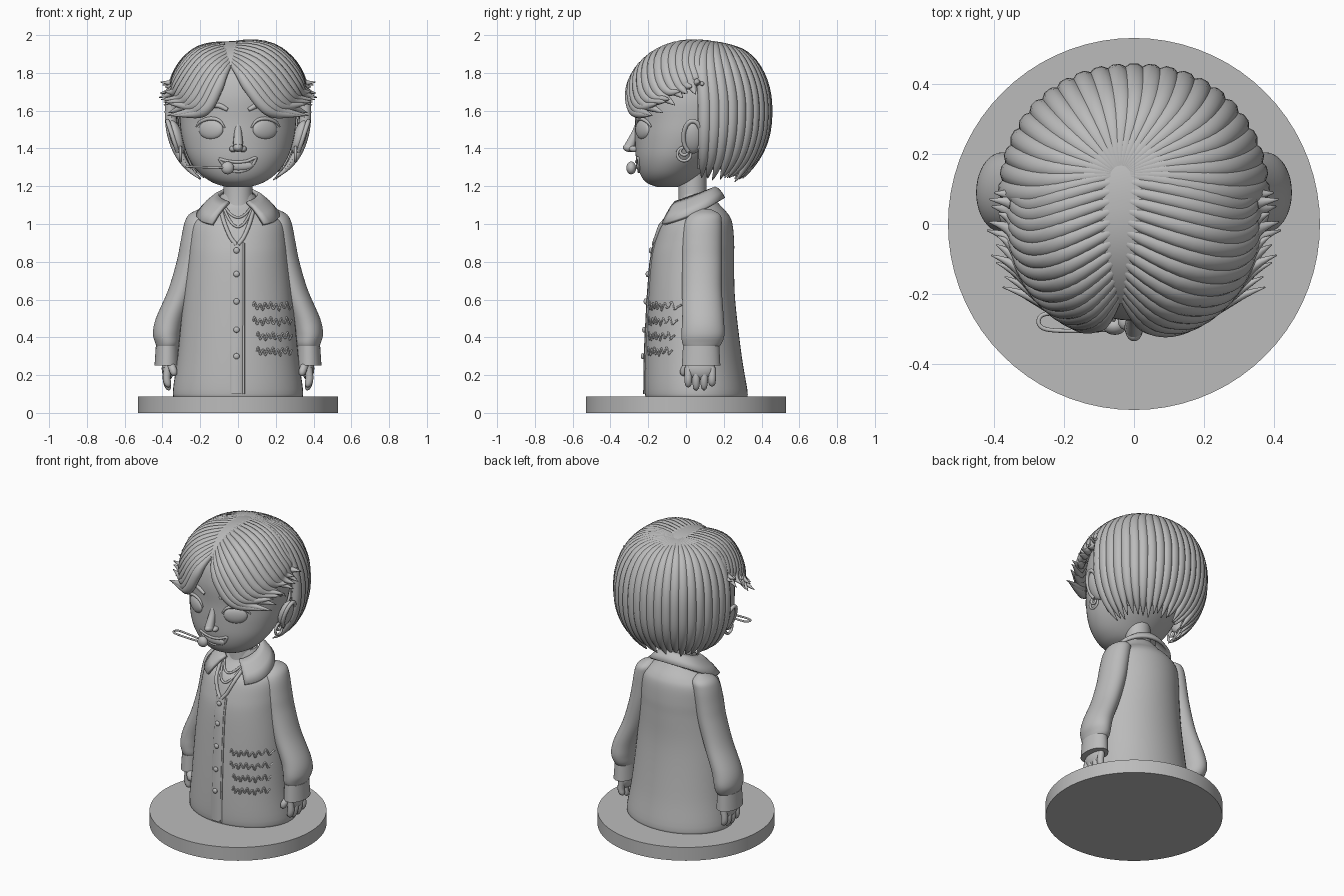
import bpy, bmesh, math, random
from mathutils import Vector, Matrix

random.seed(4)
cube = bpy.data.objects.get("Cube")
if cube:
    bpy.data.objects.remove(cube, do_unlink=True)

grey = bpy.data.materials.new("plain_grey")
grey.use_nodes = True
grey.diffuse_color = (0.5, 0.5, 0.5, 1)
grey.node_tree.nodes["Principled BSDF"].inputs["Base Color"].default_value = grey.diffuse_color


def finish(name, bm, angle=40):
    bmesh.ops.recalc_face_normals(bm, faces=bm.faces)
    mesh = bpy.data.meshes.new(name)
    bm.to_mesh(mesh)
    bm.free()
    mesh.materials.append(grey)
    mesh.shade_smooth()
    mesh.set_sharp_from_angle(angle=math.radians(angle))
    obj = bpy.data.objects.new(name, mesh)
    bpy.context.collection.objects.link(obj)
    return obj


def smooth(points, n=6):
    """Catmull-Rom curve through points of any dimension."""
    p = [Vector(a) for a in points]
    p = [2 * p[0] - p[1]] + p + [2 * p[-1] - p[-2]]
    out = []
    for a, b, c, d in zip(p, p[1:], p[2:], p[3:]):
        for i in range(n):
            t = i / n
            out.append((2*b + (c-a)*t + (2*a - 5*b + 4*c - d)*t*t + (3*b - a - 3*c + d)*t**3) / 2)
    return out + [p[-2]]


def loft(bm, rings):
    rings = [[bm.verts.new(v) for v in ring] for ring in rings]
    for r, q in zip(rings, rings[1:]):
        for i in range(len(r)):
            j = (i + 1) % len(r)
            bm.faces.new((r[i], r[j], q[j], q[i]))
    bm.faces.new(rings[0])
    bm.faces.new(rings[-1])


def stack(bm, rows, side=1, n=5, sides=40):
    """Ellipses piled up in z; rows are (z, centre x, half width, centre y, half depth)."""
    turns = [2 * math.pi * i / sides for i in range(sides)]
    loft(bm, [[(side * (cx + rx * math.cos(a)), cy + ry * math.sin(a), z) for a in turns]
              for z, cx, rx, cy, ry in smooth(rows, n)])


def tube(bm, pts, radius, up=(0.1, 1, 0.2), flat=1.0, sides=10, n=6):
    """Sweep along a smoothed path; radius and up may be functions."""
    pts = smooth(pts, n) if n > 1 else pts
    rings, last = [], len(pts) - 1
    for i, p in enumerate(pts):
        along = pts[min(i + 1, last)] - pts[max(i - 1, 0)]
        across = along.cross(up(p) if callable(up) else Vector(up)).normalized()
        out = across.cross(along).normalized()
        r = radius(i / last) if callable(radius) else radius
        rings.append([p + across * r * math.cos(a) + out * r * flat * math.sin(a)
                      for a in (2 * math.pi * k / sides for k in range(sides))])
    loft(bm, rings)


def ball(bm, loc, scale, turn=0, axis='Z'):
    m = Matrix.Translation(loc) @ Matrix.Rotation(turn, 4, axis) @ Matrix.Diagonal((*scale, 1))
    bmesh.ops.create_uvsphere(bm, u_segments=24, v_segments=14, radius=1, matrix=m)


def on_front(rows, x, z, lift=0.0):
    """Point on the front of a stack."""
    for a, b in zip(rows, rows[1:]):
        if a[0] <= z <= b[0]:
            _, cx, rx, cy, ry = Vector(a).lerp(Vector(b), (z - a[0]) / (b[0] - a[0]))
            return Vector((x, cy - ry * math.sqrt(max(0, 1 - (x / rx) ** 2)) - lift, z))


def mix(a, b, t):
    return Vector(a).lerp(Vector(b), t)


# Base disc
bm = bmesh.new()
stack(bm, [(0, 0, .53, 0, .53), (.088, 0, .53, 0, .53)], n=1, sides=72)
finish("base_disc", bm)

# Shirt body
BODY = [(.08, 0, .315, .055, .25), (.1, 0, .345, .055, .272), (.3, 0, .32, .04, .255), (.6, 0, .29, .03, .23),
        (.8, 0, .268, .035, .22), (.9, 0, .26, .045, .21), (1.0, 0, .245, .058, .188),
        (1.05, 0, .2, .07, .155), (1.1, 0, .13, .07, .11), (1.16, 0, .085, .05, .08)]
bm = bmesh.new()
stack(bm, BODY, sides=56)
finish("shirt_body", bm)

# Neck and head
bm = bmesh.new()
stack(bm, [(1.05, 0, .085, .035, .08), (1.15, 0, .077, .035, .074), (1.3, 0, .077, .035, .074)])
finish("neck", bm)
HEAD = [(1.195, 0, .06, -.1, .05), (1.22, 0, .135, -.095, .115), (1.27, 0, .205, -.08, .165),
        (1.35, 0, .262, -.048, .217), (1.45, 0, .295, -.01, .26), (1.55, 0, .308, .015, .285),
        (1.68, 0, .31, .028, .302), (1.8, 0, .27, .03, .27), (1.9, 0, .17, .03, .17), (1.94, 0, .04, .03, .04)]
bm = bmesh.new()
stack(bm, HEAD, sides=56)
finish("head", bm, 80)

# Sleeves, cuffs, hands, ears, earrings, eyes and brows, each side
SLEEVE = [(.34, .372, .055, .08, .085), (.37, .372, .066, .085, .105), (.42, .375, .075, .09, .114),
          (.5, .357, .078, .09, .11), (.65, .295, .075, .085, .105), (.8, .25, .075, .085, .105),
          (.9, .23, .075, .085, .105), (1.0, .213, .072, .09, .1), (1.05, .2, .06, .1, .08), (1.08, .185, .02, .1, .03)]
for s, label in ((1, "left"), (-1, "right")):
    bm = bmesh.new()
    stack(bm, SLEEVE, s)
    finish(label + "_sleeve", bm, 70)
    bm = bmesh.new()
    stack(bm, [(.25, .376, .066, .08, .102), (.355, .374, .061, .08, .096)], s, n=1)
    finish(label + "_cuff", bm)

    bm = bmesh.new()
    ball(bm, (s * .37, .075, .235), (.034, .08, .06))
    for k in range(4):
        y, drop = .012 + .042 * k, (.135, .118, .12, .14)[k]
        tube(bm, [(s * .372, y, .24), (s * .378, y, .18), (s * .365, y, drop)],
             lambda t: .021 * math.sqrt(max(.02, 1 - t ** 6)))
    tube(bm, [(s * .36, .02, .26), (s * .345, -.008, .23), (s * .335, -.015, .195)],
         lambda t: .021 * math.sqrt(max(.02, 1 - t ** 6)), up=(1, 0, 0))
    finish(label + "_hand", bm, 70)

    bm = bmesh.new()
    ball(bm, (s * .325, .035, 1.46), (.035, .055, .092), s * .3, 'Y')
    rim = [(s * (.345 + .028 * math.sin(a)), .035 + .048 * math.cos(a), 1.46 + .085 * math.sin(a))
           for a in (math.pi * k / 5 - .8 for k in range(9))]
    tube(bm, rim, .012, up=(1, 0, 0))
    finish(label + "_ear", bm, 70)

    bm = bmesh.new()
    for r, z in ((.036, 1.37), (.02, 1.385)):
        tube(bm, [(s * .305, -.01 + r * math.cos(a), z + r * math.sin(a))
                  for a in (math.pi * k / 6 for k in range(13))], .008, up=(1, 0, 0), n=3)
    finish(label + "_earring", bm, 70)

    bm = bmesh.new()
    ball(bm, on_front(HEAD, s * .143, 1.5, -.008), (.072, .022, .052), s * .48)
    finish(label + "_eye", bm, 70)
    bm = bmesh.new()
    tube(bm, [on_front(HEAD, s * x, z, .003) for x, z in ((.07, 1.51), (.1, 1.548), (.15, 1.558), (.2, 1.54), (.222, 1.515))],
         lambda t: .004 + .006 * math.sin(math.pi * t))
    finish(label + "_eyelid", bm, 70)
    bm = bmesh.new()
    tube(bm, [on_front(HEAD, s * x, z, .002) for x, z in ((.055, 1.605), (.11, 1.628), (.19, 1.61))],
         lambda t: .004 + .01 * math.sin(math.pi * (.2 + .8 * t)))
    finish(label + "_brow", bm, 70)

# Nose
bm = bmesh.new()
tube(bm, [(0, -.25, 1.54), (0, -.268, 1.48), (0, -.298, 1.412)], lambda t: .014 + .014 * t)
ball(bm, (0, -.298, 1.405), (.026, .036, .024))
for s in (1, -1):
    ball(bm, (s * .026, -.275, 1.397), (.02, .026, .017))
finish("nose", bm, 80)

# Smiling mouth
bm = bmesh.new()
ball(bm, on_front(HEAD, .005, 1.31, -.004), (.075, .014, .026))
finish("teeth", bm, 70)
bm = bmesh.new()
lips = ((-.1, 1.345), (-.05, 1.332), (.005, 1.328), (.05, 1.334), (.095, 1.35), (.065, 1.3), (.005, 1.278), (-.06, 1.295), (-.1, 1.345))
tube(bm, [on_front(HEAD, x, z, .002) for x, z in lips], .008, n=5)
finish("lips", bm, 70)

# Microphone by the mouth, with its wire loop
bm = bmesh.new()
ball(bm, (-.055, -.29, 1.297), (.034, .026, .034))
finish("microphone", bm, 70)
bm = bmesh.new()
tube(bm, [(-.06, -.3, 1.297), (-.16, -.305, 1.3), (-.25, -.3, 1.303), (-.272, -.278, 1.304),
          (-.25, -.256, 1.303), (-.16, -.262, 1.3), (-.06, -.275, 1.297)], .006, up=(0, 0, 1))
finish("microphone_wire", bm, 70)

# Collar: an open folded band
bm = bmesh.new()
rows = []
for k in range(33):
    a = math.radians(-152 + 304 * k / 32)
    f = (1 - math.cos(a)) / 2
    sx, cy = math.sin(a), math.cos(a)
    top = (.098 * sx, .05 + (.1 + .02 * f) * cy, 1.19 - .08 * f)
    low = ((.195 + .11 * f ** 3) * sx, .06 + (.14 + .075 * f * f) * cy, 1.135 - .145 * f)
    rows.append([bm.verts.new(mix(top, low, t) + Vector((0, 0, .012 * math.sin(math.pi * t)))) for t in (0, .33, .67, 1)])
for r, q in zip(rows, rows[1:]):
    for i in range(3):
        bm.faces.new((r[i], r[i + 1], q[i + 1], q[i]))
collar = finish("collar", bm)
solid = collar.modifiers.new("thickness", 'SOLIDIFY')
solid.thickness, solid.offset = .018, 0

# Neck opening, placket, buttons and necklaces
bm = bmesh.new()
for s in (1, -1):
    tube(bm, [on_front(BODY, s * x - .005, z, .004) for x, z in ((.085, 1.07), (.065, 1.0), (.035, .93), (.005, .89))], .011)
finish("neck_opening_edge", bm, 70)
bm = bmesh.new()
heights = [.1 + .8 * k / 14 for k in range(15)]
tube(bm, [on_front(BODY, -.006, z) for z in heights], .036, up=(0, -1, 0), flat=.28, n=2)
tube(bm, [on_front(BODY, .03, z, .002) for z in heights], .006, n=2)
finish("placket", bm, 70)
bm = bmesh.new()
for z in (.86, .735, .59, .44, .3):
    ball(bm, on_front(BODY, -.008, z, .014), (.016, .01, .016))
finish("buttons", bm, 70)
bm = bmesh.new()
for low, wide in ((1.035, .075), (.985, .08)):
    tube(bm, [on_front(BODY, wide * x, low + (1.1 - low) * x * x, .006) for x in (-1, -.75, -.4, 0, .4, .75, 1)], .007)
finish("necklaces", bm, 70)

# Stitched wavy ornament on the shirt front
bm = bmesh.new()
for z, start in ((.565, .08), (.485, .08), (.405, .1), (.325, .1)):
    tube(bm, [on_front(BODY, start + (.285 - start) * k / 30, z + .016 * math.sin(k * 1.5) * (1 + .5 * math.sin(k)), .001)
              for k in range(31)], .005, sides=6, n=3)
finish("stitched_waves", bm, 70)

# Hair: cap under overlapping strands
CENTRE = Vector((0, .06, 1.6))


def scalp(p, s):
    d = Vector(p) - CENTRE
    size = (.38, .39, .4 if d.z > 0 else .45)
    k = sum(abs(a / b) ** 2.2 for a, b in zip(d, size)) ** (1 / 2.2)
    return CENTRE + d * (s / k)


def strand(bm, points, width, flick):
    path = smooth(points, 8)
    last = len(path) - 1
    pts = []
    for i, p in enumerate(path):
        t = i / last
        pts.append(scalp(p, .94 - .06 * max(0, 1 - t / .2) + flick * max(0, (t - .72) / .28) ** 2))
    tube(bm, pts, lambda t: width * min(1, .4 + 2.2 * t) * (1 - .93 * max(0, (t - .6) / .4) ** 1.7),
         up=lambda p: p - CENTRE, flat=.9, n=1)


bm = bmesh.new()
bmesh.ops.create_uvsphere(bm, u_segments=48, v_segments=32, radius=.4, matrix=Matrix.Translation(CENTRE))
for v in bm.verts:
    v.co = scalp(v.co, .925)
hidden = [f for f in bm.faces if (f.calc_center_median().y < .06 and f.calc_center_median().z < 1.84)
          or f.calc_center_median().z < 1.3]
bmesh.ops.delete(bm, geom=hidden, context='FACES')
finish("hair_cap", bm, 80)

bm = bmesh.new()
for k in range(23):
    a = math.radians(6 + 168 * k / 22)
    x, y, z = math.cos(a), math.sin(a), 1.19 + random.uniform(0, .07)
    strand(bm, [(-.045, .15, 1.98), (.27 * x, .06 + .28 * y, 1.88), (.38 * x, .06 + .39 * y, 1.62),
                (.33 * x, .06 + .34 * y, 1.38), (.22 * x, .06 + .24 * y, z)], .036, random.uniform(-.03, .05))
finish("back_hair", bm, 80)

for s, label in ((1, "left"), (-1, "right")):
    bm = bmesh.new()
    for k in range(14):
        t = k / 13
        root = mix((-.045, .13, 1.98), (-.045, -.24, 1.9), t)
        bend = mix((s * .3, .06, 1.9), (s * .1 - .03, -.33, 1.73), t)
        fall = mix((s * .37, .08, 1.8), (s * .19 - .01, -.3, 1.6), t)
        tip = mix((s * .41, .09, 1.74), (s * .32, -.17, 1.58), t)
        tip.z += .03 * math.sin(k * 2.4)
        strand(bm, [root, bend, fall, tip], .033, .15 + .04 * math.sin(k * 1.7))
    finish(label + "_fringe", bm, 80)
